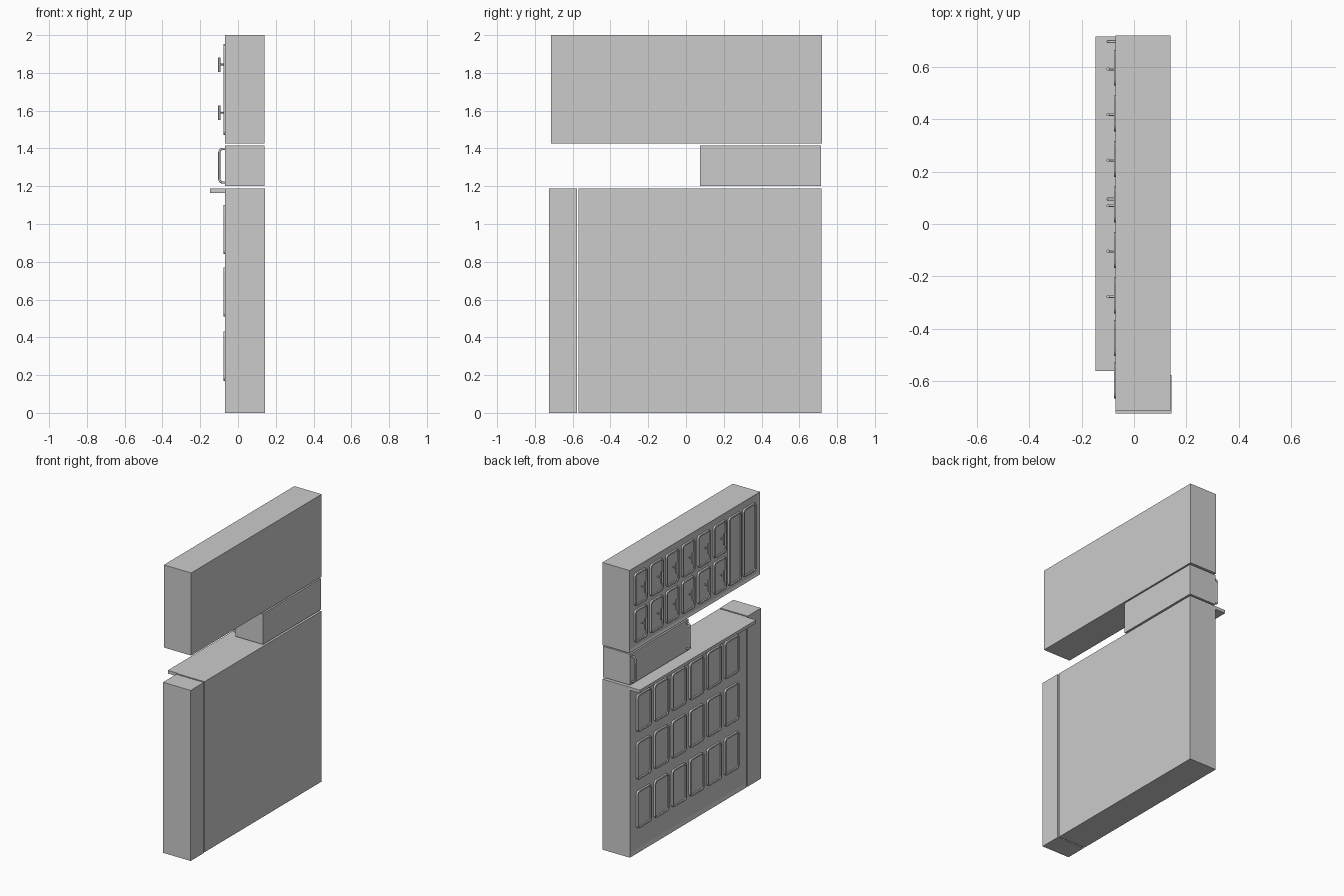
import bpy, bmesh, math
from mathutils import Vector

if "Cube" in bpy.data.objects:
    bpy.data.objects.remove(bpy.data.objects["Cube"])

FRONT, BACK = -0.07, 0.14      # the detailed side faces -x
RECESS = 0.006


def finish(bm, name):
    bmesh.ops.recalc_face_normals(bm, faces=bm.faces)
    me = bpy.data.meshes.new(name)
    bm.to_mesh(me)
    bm.free()
    ob = bpy.data.objects.new(name, me)
    bpy.context.collection.objects.link(ob)
    return ob


def box(name, x0, x1, y0, y1, z0, z1, border=0.0):
    """Box whose -x face may carry a raised border around a shallow recess."""
    bm = bmesh.new()
    bmesh.ops.create_cube(bm, size=1)
    for v in bm.verts:
        v.co = Vector((x0 if v.co.x < 0 else x1,
                       y0 if v.co.y < 0 else y1,
                       z0 if v.co.z < 0 else z1))
    if border:
        face = min(bm.faces, key=lambda f: f.calc_center_median().x)
        bmesh.ops.inset_region(bm, faces=[face], thickness=border)
        bmesh.ops.translate(bm, verts=face.verts, vec=(RECESS, 0, 0))
    return finish(bm, name)


def door(name, yc, zc, w, h, r=0.022, rim=0.01):
    """Rounded door plate with a raised rim and sunken panel."""
    bm = bmesh.new()
    pts = []
    for k, (sy, sz) in enumerate([(1, 1), (-1, 1), (-1, -1), (1, -1)]):
        for j in range(5):
            a = math.pi / 2 * (k + j / 4)
            pts.append((yc + sy * (w / 2 - r) + r * math.cos(a),
                        zc + sz * (h / 2 - r) + r * math.sin(a)))
    back = bm.faces.new([bm.verts.new((FRONT + RECESS, y, z)) for y, z in pts])
    ext = bmesh.ops.extrude_face_region(bm, geom=[back])["geom"]
    face = next(g for g in ext if isinstance(g, bmesh.types.BMFace))
    bmesh.ops.translate(bm, verts=face.verts, vec=(-RECESS - 0.007, 0, 0))
    bm.normal_update()
    bmesh.ops.inset_region(bm, faces=[face], thickness=rim)
    bmesh.ops.inset_region(bm, faces=[face], thickness=0.003)
    bmesh.ops.translate(bm, verts=face.verts, vec=(0.006, 0, 0))
    return finish(bm, name)


def rod(name, p, q, radius):
    p, q = Vector(p), Vector(q)
    bpy.ops.mesh.primitive_cylinder_add(vertices=12, radius=radius,
                                        depth=(q - p).length, location=(p + q) / 2)
    ob = bpy.context.object
    ob.name = name
    ob.rotation_euler = (q - p).to_track_quat('Z', 'Y').to_euler()
    bpy.ops.object.shade_smooth_by_angle()


def pull_handle(name, y, z0, z1):
    """C-shaped tube with rounded corners."""
    out, r = -0.099, 0.018
    path = [(FRONT + 0.01, z0)]
    for cz, a0 in ((z0 + r, -90), (z1 - r, 180)):
        for j in range(5):
            a = math.radians(a0 - 90 * j / 4)
            path.append((out + r + r * math.cos(a), cz + r * math.sin(a)))
    path.append((FRONT + 0.01, z1))
    cu = bpy.data.curves.new(name, 'CURVE')
    cu.dimensions = '3D'
    cu.bevel_depth = 0.006
    cu.bevel_resolution = 2
    cu.use_fill_caps = True
    sp = cu.splines.new('POLY')
    sp.points.add(len(path) - 1)
    for p, (x, z) in zip(sp.points, path):
        p.co = (x, y, z, 1)
    bpy.context.collection.objects.link(bpy.data.objects.new(name, cu))


# carcasses
box("upper_cabinet", FRONT, BACK, -0.715, 0.72, 1.425, 2.0, border=0.025)
box("middle_drawer", FRONT, BACK, 0.075, 0.715, 1.2, 1.415)
box("lower_cabinet", FRONT, BACK, -0.568, 0.717, 0.0, 1.187, border=0.04)
box("side_column", FRONT, BACK + 0.003, -0.725, -0.578, 0.0, 1.187)

# counter ledge
box("counter_ledge", -0.147, FRONT + 0.01, -0.562, 0.717, 1.165, 1.187)

# upper small doors with T handles
for row, zc in enumerate((1.84, 1.585)):
    for col in range(6):
        yc = 0.597 - 0.174 * col
        tag = f"{row}_{col}"
        door(f"upper_door_{tag}", yc, zc, 0.137, 0.225)
        yh = yc - 0.005
        rod(f"handle_stem_{tag}", (FRONT + 0.006, yh, zc + 0.004), (-0.1, yh, zc + 0.004), 0.0045)
        rod(f"handle_bar_{tag}", (-0.099, yh, zc - 0.034), (-0.099, yh, zc + 0.042), 0.006)

# upper tall doors
for i, yc in enumerate((-0.436, -0.598)):
    door(f"tall_door_{i}", yc, 1.71, 0.137, 0.475)

# lower doors
for row, zc in enumerate((0.30, 0.64, 0.97)):
    for col in range(6):
        door(f"lower_door_{row}_{col}", 0.563 - 0.193 * col, zc, 0.155, 0.26)

# drawer pulls
for i, y in enumerate((0.697, 0.095)):
    pull_handle(f"drawer_pull_{i}", y, 1.22, 1.397)
